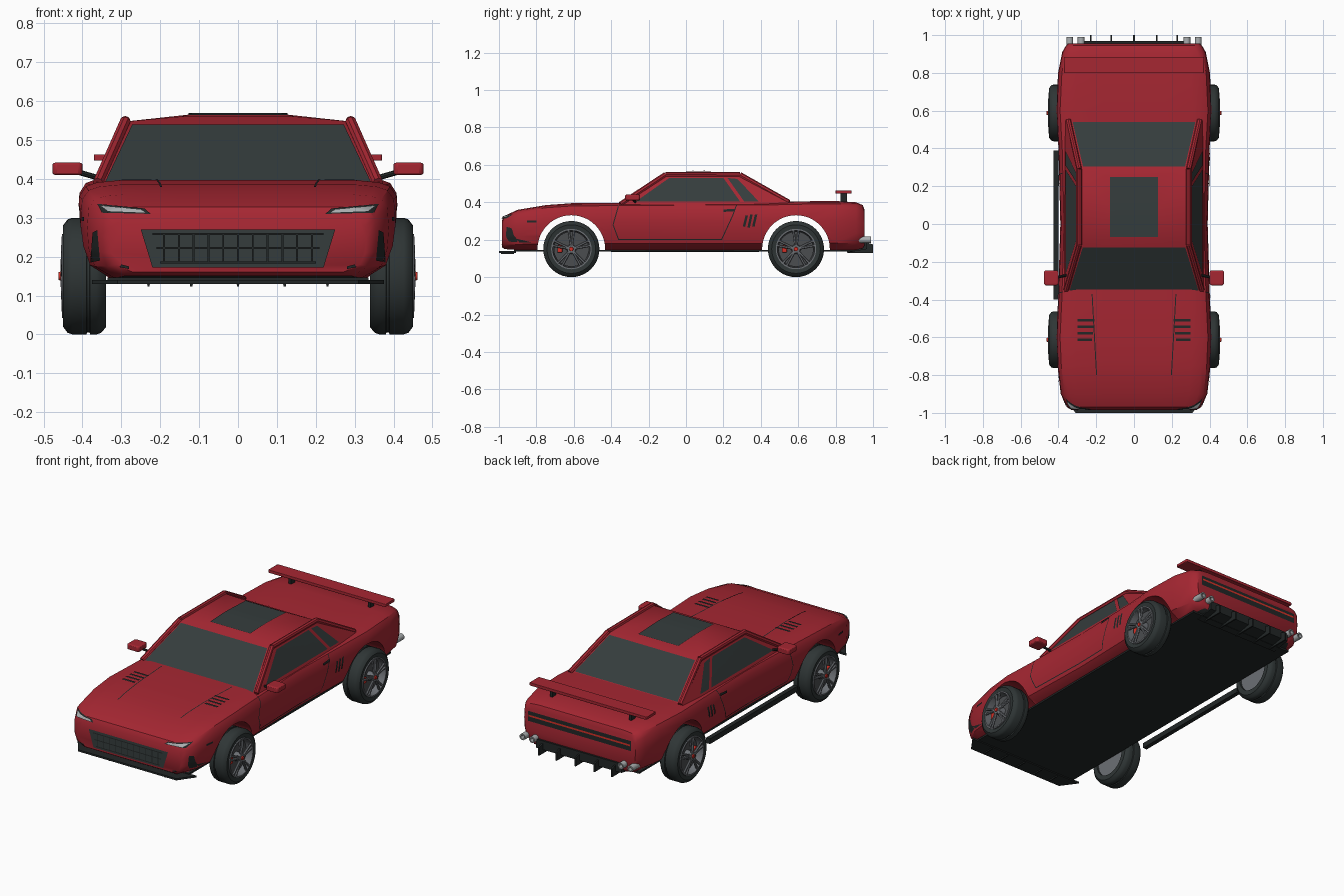
import bpy, bmesh, math
from mathutils import Vector
from mathutils.bvhtree import BVHTree

if "Cube" in bpy.data.objects:
    bpy.data.objects.remove(bpy.data.objects["Cube"])


def material(name, r, g, b):
    m = bpy.data.materials.new(name)
    m.use_nodes = True
    m.diffuse_color = (r, g, b, 1)
    m.node_tree.nodes["Principled BSDF"].inputs["Base Color"].default_value = (r, g, b, 1)
    return m


RED = material("body_red", .38, .02, .032)
GLASS = material("dark_glass", .035, .046, .046)
BLACK = material("black_trim", .016, .02, .02)
TYRE = material("tyre_rubber", .028, .036, .036)
GREY = material("wheel_grey", .15, .16, .175)
DISC = material("brake_grey", .07, .075, .08)
SILVER = material("silver", .4, .42, .43)
LAMP = material("bright_red", .65, .03, .02)


def finish(name, bm, mats, normals=True):
    if normals:
        bmesh.ops.recalc_face_normals(bm, faces=bm.faces)
    me = bpy.data.meshes.new(name)
    bm.to_mesh(me)
    bm.free()
    for m in mats:
        me.materials.append(m)
    ob = bpy.data.objects.new(name, me)
    bpy.context.collection.objects.link(ob)
    return ob


def hull(name, mat, pts):
    bm = bmesh.new()
    for p in pts:
        bm.verts.new(p)
    bmesh.ops.convex_hull(bm, input=bm.verts)
    return finish(name, bm, [mat])


def box(name, mat, x, y, z, bevel=0):
    ob = hull(name, mat, [(a, b, c) for a in x for b in y for c in z])
    if bevel:
        mod = ob.modifiers.new("round", "BEVEL")
        mod.width, mod.segments = bevel, 3
    return ob


def bar(name, mat, ends, r, sides=8):
    """Straight rods; ends is a list of point pairs."""
    bm = bmesh.new()
    for p, q in ends:
        p, q = Vector(p), Vector(q)
        rot = (q - p).to_track_quat("Z", "Y").to_matrix().to_4x4()
        rot.translation = (p + q) / 2
        bmesh.ops.create_cone(bm, cap_ends=True, segments=sides, radius1=r, radius2=r,
                              depth=(q - p).length, matrix=rot)
    return finish(name, bm, [mat])


def lathe(name, mat, profile, y, s, z=.15, n=40):
    """Spin a closed (x, radius) profile about a wheel axle."""
    bm = bmesh.new()
    rings = [[bm.verts.new((s * x, y + r * math.cos(math.tau * i / n), z + r * math.sin(math.tau * i / n)))
              for x, r in profile] for i in range(n)]
    k = len(profile)
    for i in range(n):
        a, b = rings[i], rings[(i + 1) % n]
        for j in range(k):
            bm.faces.new((a[j], a[(j + 1) % k], b[(j + 1) % k], b[j]))
    bmesh.ops.remove_doubles(bm, verts=bm.verts, dist=1e-5)
    return finish(name, bm, [mat])


def panel(name, mat, target, axis, sign, quads, n=8, off=.004):
    """Lay thin quads onto a surface, projected along one axis."""
    bm = bmesh.new()
    out = Vector((0, 0, 0))
    out[axis] = sign
    for quad in quads:
        a, b, c, d = (Vector(p) for p in quad)
        grid = []
        for i in range(n + 1):
            row = []
            for j in range(n + 1):
                q = a.lerp(b, i / n).lerp(d.lerp(c, i / n), j / n)
                p = list(q)
                p.insert(axis, 2 * sign)
                hit = target.ray_cast(Vector(p), -out)[0]
                if hit is None:
                    hit = target.find_nearest(Vector(p))[0]
                row.append(bm.verts.new(hit + out * off))
            grid.append(row)
        for i in range(n):
            for j in range(n):
                f = bm.faces.new((grid[i][j], grid[i + 1][j], grid[i + 1][j + 1], grid[i][j + 1]))
                f.normal_update()
                if f.normal.dot(out) < 0:
                    f.normal_flip()
    return finish(name, bm, [mat], False)


def lines(pts, w=.005):
    """Thin quads along a polyline."""
    quads = []
    for p, q in zip(pts, pts[1:]):
        p, q = Vector(p), Vector(q)
        t = (q - p).normalized() * w / 2
        o = Vector((-t.y, t.x))
        quads.append((p + o, q + o, q - o, p - o))
    return quads


def both(quads):
    return quads + [[(-p[0], p[1]) for p in q] for q in quads]


# Body: sections along the length (y, half width, bottom, top)
STATIONS = [(-.985, .33, .16, .30), (-.97, .355, .15, .328), (-.9, .388, .145, .36), (-.75, .405, .145, .385),
            (-.6, .412, .145, .396), (-.4, .402, .145, .397), (0, .39, .145, .4), (.4, .4, .145, .4),
            (.6, .412, .145, .405), (.8, .402, .145, .407), (.91, .38, .145, .4), (.945, .36, .155, .385),
            (.955, .35, .17, .36)]
SECTION = [(.82, 0), (.95, .14), (.99, .35), (1, .6), (.99, .84), (.95, .94), (.88, .98), (.75, 1), (.4, 1)]
bm = bmesh.new()
rings = []
for y, w, lo, hi in STATIONS:
    half = [(w * u, lo + (hi - lo) * v) for u, v in SECTION]
    ring = half + [(-x, z) for x, z in reversed(half)]
    rings.append([bm.verts.new((x, y, z)) for x, z in ring])
for a, b in zip(rings, rings[1:]):
    for i in range(len(a)):
        j = (i + 1) % len(a)
        bm.faces.new((a[i], a[j], b[j], b[i]))
bm.faces.new(rings[0])
bm.faces.new(rings[-1])
bmesh.ops.recalc_face_normals(bm, faces=bm.faces)
for f in bm.faces:
    f.material_index = int(f.normal.z < -.9)
SKIN = BVHTree.FromBMesh(bm)
body = finish("body", bm, [RED, BLACK])

# Wheel arches
AXLES = {"front": -.613, "rear": .588}
for y in AXLES.values():
    cutter = bar("arch_cutter", RED, [((-.6, y, .15), (.6, y, .15))], .181, 48)
    mod = body.modifiers.new("arch", "BOOLEAN")
    mod.object, mod.operation, mod.solver = cutter, "DIFFERENCE", "EXACT"
    bpy.context.view_layer.objects.active = body
    bpy.ops.object.modifier_apply(modifier=mod.name)
    bpy.data.objects.remove(cutter)
box("floor", BLACK, (-.335, .335), (-.92, .9), (.136, .146))

# Cabin with glass
cabin = hull("cabin", RED, [(s * x, y, z) for s in (1, -1) for x, y, z in (
    (.37, -.37, .38), (.37, .58, .38), (.295, -.11, .547), (.295, .29, .545),
    (.15, -.09, .56), (.15, .26, .558), (.12, .07, .566))])
bm = bmesh.new()
bm.from_mesh(cabin.data)
SHELL = BVHTree.FromBMesh(bm)
bm.free()
panel("windshield", GLASS, SHELL, 1, -1, [[(-.342, .392), (.342, .392), (.272, .54), (-.272, .54)]])
panel("rear_window", GLASS, SHELL, 2, 1, [[(-.325, .54), (.325, .54), (.27, .305), (-.27, .305)]])
panel("roof_hatch", GLASS, SHELL, 2, 1, [[(-.127, -.07), (.127, -.07), (.127, .25), (-.127, .25)]])
for s, side in ((1, "left"), (-1, "right")):
    panel(side + "_windows", GLASS, SHELL, 0, s,
          [[(-.27, .403), (.215, .403 + .0), (.19, .53), (-.09, .53)],
           [(.215, .403), (.29, .403), (.2, .53), (.19, .53)],
           [(.312, .403), (.39, .403), (.275, .525), (.222, .53)]])
    front_low, front_top = (s * .36, -.35, .39), (s * .29, -.11, .548)
    rear_top, rear_low = (s * .29, .29, .547), (s * .348, .55, .4)
    bar(side + "_roof_pillars", RED, [(front_low, front_top), (front_top, rear_top), (rear_top, rear_low)], .014)
    # Mirrors
    bar(side + "_mirror_arm", BLACK, [((s * .35, -.27, .4), (s * .42, -.285, .42))], .007)
    box(side + "_mirror", RED, sorted((s * .4, s * .477)), (-.325, -.245), (.41, .442), .01)
    # Door seams, side vents and handle
    panel(side + "_door_seam", BLACK, SKIN, 0, s,
          lines([(-.36, .385), (-.39, .28), (-.36, .2), (.19, .2), (.25, .33), (.27, .385)]), off=.003)
    panel(side + "_side_vents", BLACK, SKIN, 0, s,
          lines([(.31, .27), (.325, .33)], .013) + lines([(.335, .265), (.35, .335)], .013)
          + lines([(.36, .27), (.375, .335)], .013))
    panel(side + "_door_handle", BLACK, SKIN, 0, s, lines([(.2, .355), (.26, .359)], .013), off=.007)
    panel(side + "_marker", BLACK, SKIN, 0, s, lines([(-.85, .297), (-.8, .297)], .01))

# Hood details
panel("hood_louvres", BLACK, SKIN, 2, 1,
      both([q for k in range(4) for q in lines([(.21 + .004 * k, -.51 - .034 * k), (.3, -.51 - .034 * k)], .014)]))
panel("hood_seams", BLACK, SKIN, 2, 1, both(lines([(.222, -.37), (.198, -.8)])), off=.003)

# Nose
panel("grille", GLASS, SKIN, 1, -1, [[(-.22, .172), (.22, .172), (.25, .27), (-.25, .27)]])
bars = [q for k in range(-5, 6) for q in lines([(k * .038, .185), (k * .038, .258)], .005)]
bars += lines([(-.22, .258), (.22, .258)], .005) + lines([(-.21, .222), (.21, .222)], .005) \
    + lines([(-.2, .185), (.2, .185)], .005)
panel("grille_bars", BLACK, SKIN, 1, -1, bars, 2, .009)
panel("headlight_housings", BLACK, SKIN, 1, -1,
      both([[(.225, .31), (.35, .313), (.362, .336), (.24, .324)]]))
panel("headlights", SILVER, SKIN, 1, -1,
      both([[(.235, .313), (.335, .317), (.355, .332), (.25, .322)]]), off=.008)
panel("bumper_vents", BLACK, SKIN, 1, -1, both([[(.355, .19), (.38, .185), (.374, .262), (.362, .268)],
                                               [(.28, .168), (.305, .173), (.3, .18), (.28, .175)]]))
hull("splitter", BLACK, [(s * x, y, z) for s in (1, -1) for x, y in ((.31, -1), (.375, -.91))
                         for z in (.13, .14)])
FINS = (-.23, -.12, 0, .12, .23)
for x in FINS:
    box("splitter_fin", BLACK, (x - .003, x + .003), (-.99, -.92), (.123, .131))

# Tail
panel("tail_panel", BLACK, SKIN, 1, 1, [[(-.325, .285), (.325, .285), (.325, .342), (-.325, .342)]])
panel("tail_light", LAMP, SKIN, 1, 1, lines([(-.32, .318), (.32, .318)], .01), off=.008)
hull("diffuser", BLACK, [(s * .27, y, z) for s in (1, -1)
                         for y, z in ((.86, .13), (.86, .19), (.968, .15), (.968, .2))])
for x in FINS:
    hull("diffuser_fin", BLACK, [(x + d, y, z) for d in (-.004, .004)
                                 for y, z in ((.86, .128), (1, .128), (1, .175), (.95, .19))])
for s in (1, -1):
    for x in (.28, .34):
        lathe("exhaust_pipe", SILVER, [(0, .011), (0, .018), (.09, .018), (.09, .011)], 0, 1, 0, 20)
        pipe = bpy.context.collection.objects[-1]
        pipe.rotation_euler = (0, 0, math.pi / 2)
        pipe.location = (s * x, .9, .2)
    box("wing_strut", BLACK, (s * .25 - .008, s * .25 + .008), (.825, .86), (.395, .45))
box("wing", RED, (-.37, .37), (.8, .885), (.447, .463), .004)

# Sill blade, on one side only
box("right_side_skirt", BLACK, (-.425, -.4), (-.4, .39), (.135, .165))

# Wheels
for end, y in AXLES.items():
    for s, side in ((1, "left"), (-1, "right")):
        tag = end + "_" + side
        lathe(tag + "_tyre", TYRE, [(.34, .105), (.34, .132), (.352, .146), (.364, .15), (.38, .15), (.382, .145),
                                    (.388, .145), (.39, .15), (.426, .15), (.438, .146), (.45, .13), (.446, .105)],
              y, s)
        lathe(tag + "_rim", GREY, [(.4, .108), (.453, .108), (.453, .1), (.4, .095)], y, s)
        lathe(tag + "_barrel", GREY, [(.352, 0), (.352, .107), (.4, .107), (.4, 0)], y, s)
        lathe(tag + "_brake_disc", DISC, [(.395, 0), (.395, .094), (.415, .094), (.415, 0)], y, s)
        lathe(tag + "_hub", GREY, [(.41, 0), (.41, .026), (.456, .022), (.456, 0)], y, s, n=20)
        lathe(tag + "_hub_cap", LAMP, [(.45, 0), (.45, .013), (.462, .01), (.462, 0)], y, s, n=12)
        spokes = []
        for k in range(5):
            a = math.pi / 2 + math.tau * k / 5
            for d in (-.13, .13):
                spokes.append([(s * x, y + r * math.cos(t), .15 + r * math.sin(t))
                               for x, r, t in ((.45, .018, a + d), (.447, .102, a + d))])
        bar(tag + "_spokes", GREY, spokes, .007, 6)
        box(tag + "_caliper", LAMP, sorted((s * .41, s * .434)), (y - .075, y - .048), (.132, .172), .004)

# Smooth shading with crisp edges
for ob in bpy.context.collection.objects:
    ob.select_set(ob.type == "MESH")
bpy.context.view_layer.objects.active = body
bpy.ops.object.shade_smooth_by_angle(angle=math.radians(35))
